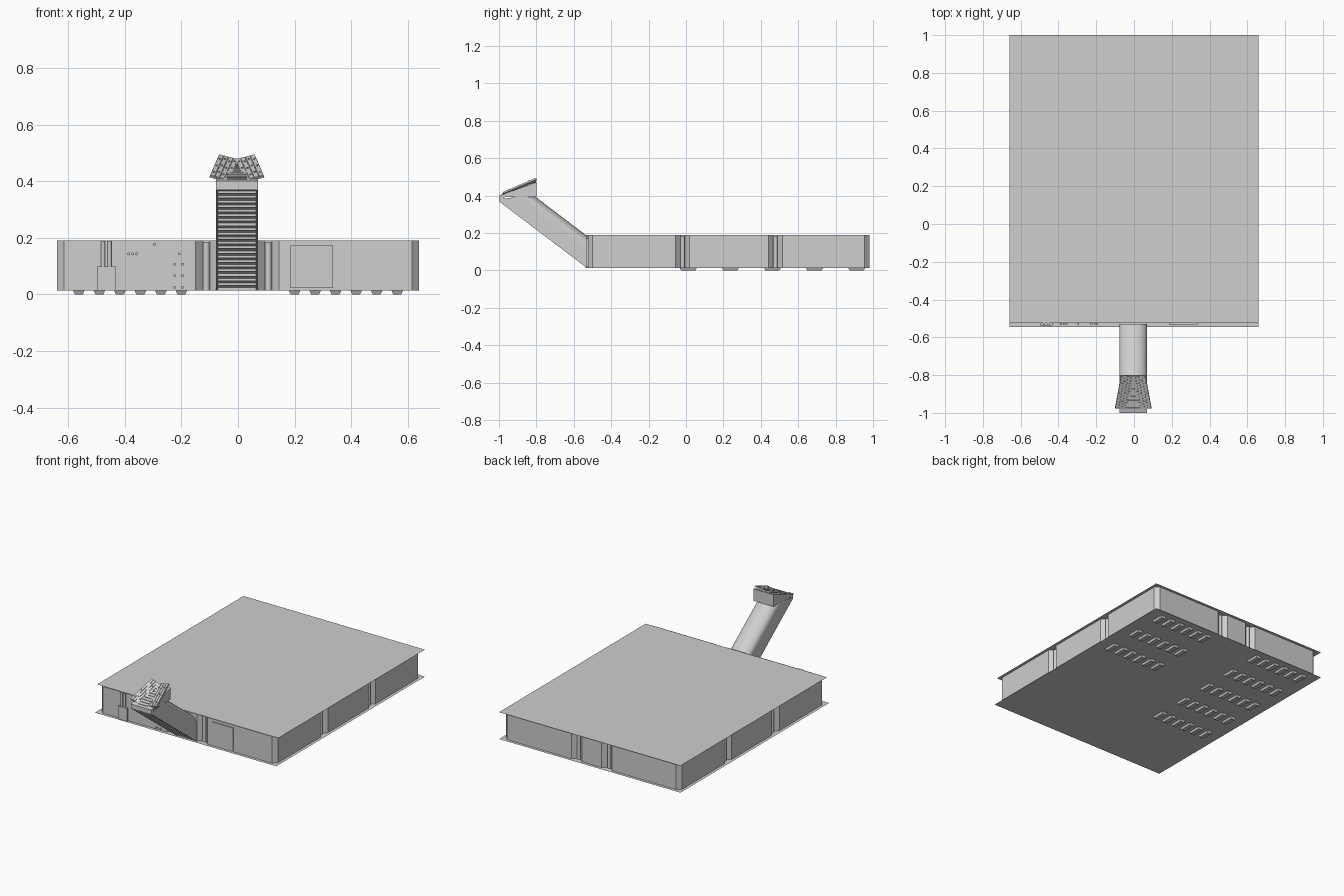
import bpy, bmesh, math
from mathutils import Vector, Matrix

if "Cube" in bpy.data.objects:
    bpy.data.objects.remove(bpy.data.objects["Cube"])

grey = bpy.data.materials.new("light grey")
grey.use_nodes = True
TONE = (0.62, 0.62, 0.62, 1)
grey.diffuse_color = TONE
grey.node_tree.nodes["Principled BSDF"].inputs["Base Color"].default_value = TONE

FLOOR, ROOF = 0.013, 0.19
CX = -0.004  # centre line of the ramp


def finish(name, bm, smooth=False):
    bmesh.ops.recalc_face_normals(bm, faces=bm.faces)
    me = bpy.data.meshes.new(name)
    bm.to_mesh(me)
    bm.free()
    me.materials.append(grey)
    ob = bpy.data.objects.new(name, me)
    bpy.context.collection.objects.link(ob)
    if smooth:
        bpy.ops.object.select_all(action="DESELECT")
        ob.select_set(True)
        bpy.context.view_layer.objects.active = ob
        bpy.ops.object.shade_smooth_by_angle(angle=math.radians(35))
    return ob


def add_box(bm, lo, hi, matrix=Matrix()):
    lo, hi = Vector(lo), Vector(hi)
    m = matrix @ Matrix.Translation((lo + hi) / 2) @ Matrix.Diagonal((*(hi - lo), 1))
    return bmesh.ops.create_cube(bm, size=1, matrix=m)["verts"]


def add_cylinder(bm, r, depth, matrix, n=12):
    bmesh.ops.create_cone(bm, cap_ends=True, segments=n, radius1=r, radius2=r,
                          depth=depth, matrix=matrix)


def add_prism(bm, points, offset, caps=True):
    """Sweep a loop of points along an offset."""
    a = [bm.verts.new(p) for p in points]
    b = [bm.verts.new(Vector(p) + Vector(offset)) for p in points]
    for i in range(len(a)):
        j = (i + 1) % len(a)
        bm.faces.new((a[i], a[j], b[j], b[i]))
    if caps:
        bm.faces.new(a)
        bm.faces.new(b[::-1])


# Floor and roof sheets
for name, z, front in (("floor_sheet", FLOOR, -0.545), ("roof_sheet", ROOF, -0.523)):
    bm = bmesh.new()
    bm.faces.new([bm.verts.new(p) for p in
                  ((-0.66, front, z), (0.66, front, z), (0.66, 1, z), (-0.66, 1, z))])
    finish(name, bm)

# Walls: chamfered corners and chamfered notches along each side
X, Y0, Y1, C = 0.64, -0.525, 0.98, 0.025
corners = [Vector(p) for p in ((-X, Y0, FLOOR), (X, Y0, FLOOR), (X, Y1, FLOOR), (-X, Y1, FLOOR))]
notches = [(-0.112, 0.107), (-0.018, 0.478), (0.11, -0.11), (0.478, -0.018)]
outline, niches = [], []
for i, start in enumerate(corners):
    end = corners[(i + 1) % 4]
    d = (end - start).normalized()
    inward = Vector((-d.y, d.x, 0))
    outline.append(start + d * C)
    for n in notches[i]:
        mid = start.copy()
        mid[i % 2] = n
        for along, depth in ((-1.5, 0), (-0.5, 1), (0.5, 1), (1.5, 0)):
            outline.append(mid + d * along * C + inward * depth * C)
        niches.append(mid + inward * C)
    outline.append(end - d * C)
bm = bmesh.new()
add_prism(bm, outline, (0, 0, ROOF - FLOOR), caps=False)
finish("walls", bm)

# Slim round posts standing in the notches
bm = bmesh.new()
for p in niches:
    add_cylinder(bm, 0.0115, 0.17, Matrix.Translation(p + Vector((0, 0, 0.085))), 16)
finish("notch_posts", bm, True)

# Feet: rows of six tapered pads under the floor
bm = bmesh.new()
for side, rows in ((1, (2, 3, 4)), (-1, (0, 1, 2, 3, 4))):
    for row in rows:
        y = 0.012 + row * 0.225
        for k in range(6):
            x = side * (0.2 + k * 0.0725)
            verts = add_box(bm, (x - 0.02, y - 0.045, 0), (x + 0.02, y + 0.045, FLOOR))
            for v in verts:
                if v.co.z < 0.005:
                    v.co.x += (x - v.co.x) * 0.3
                    v.co.y += (y - v.co.y) * 0.15
finish("feet", bm)

# Front fittings
bm = bmesh.new()
add_box(bm, (0.185, Y0 - 0.006, 0.022), (0.335, Y0, 0.172))
finish("front_door", bm)
bm = bmesh.new()
add_box(bm, (-0.498, Y0 - 0.012, FLOOR), (-0.432, Y0, 0.098))
finish("front_cabinet", bm)
bm = bmesh.new()
for x in (-0.477, -0.454):
    add_cylinder(bm, 0.007, 0.092, Matrix.Translation((x, Y0 - 0.004, 0.143)))
finish("cabinet_pipes", bm, True)
bm = bmesh.new()
facing = Matrix.Rotation(math.pi / 2, 4, "X")
studs = [(x, 0.143) for x in (-0.386, -0.372, -0.358)] + [(-0.295, 0.177), (-0.208, 0.143)]
studs += [(x, z) for x in (-0.224, -0.196) for z in (0.025, 0.066, 0.106)]
for x, z in studs:
    add_cylinder(bm, 0.005, 0.01, Matrix.Translation((x, Y0 - 0.003, z)) @ facing)
finish("front_studs", bm)

# Ramp shell: arched section swept up and forward
W = 0.074
foot, sweep = Vector((CX, -0.53, 0)), Vector((0, -0.47, 0.357))
section = [Vector((-W, 0, 0.024)), Vector((-W, 0, 0.125))]
for k in range(1, 12):
    a = math.pi * (1 - k / 12)
    section.append(Vector((W * math.cos(a), 0, 0.125 + 0.06 * math.sin(a))))
section += [Vector((W, 0, 0.125)), Vector((W, 0, 0.024))]
bm = bmesh.new()
# The top end is cut level with the underside of the head
low = [foot + p for p in section]
high = []
for p in low:
    t = min(1, (0.395 - p.z) / sweep.z)
    high.append(p + sweep * t)
va, vb = [bm.verts.new(p) for p in low], [bm.verts.new(p) for p in high]
for i in range(len(va)):
    j = (i + 1) % len(va)
    bm.faces.new((va[i], va[j], vb[j], vb[i]))
bm.faces.new(va)
finish("ramp_shell", bm, True)

# Side rails of the ramp
bm = bmesh.new()
for x in (CX - W, CX + W - 0.007):
    base = [(x, -0.53, z) for z in (FLOOR, 0.03)]
    add_prism(bm, [base[0], base[1], Vector(base[1]) + sweep, Vector(base[0]) + sweep],
              (0.007, 0, 0))
finish("ramp_rails", bm)

# Stepped underside between the rails
bm = bmesh.new()
STEPS = 22
path = []
for k in range(STEPS):
    p = Vector((CX - W + 0.007, -0.53, FLOOR + 0.002)) + sweep * (k / STEPS)
    path += [p, p + Vector((0, 0, sweep.z / STEPS))]
path.append(path[0] + sweep)
path += [path[-1] + Vector((0, 0, 0.025)), path[0] + Vector((0, 0, 0.05))]
add_prism(bm, path, (2 * W - 0.014, 0, 0))
finish("ramp_steps", bm)

# Wedge-shaped head
bm = bmesh.new()
profile = [(-1.0, 0.368), (-1.0, 0.4), (-0.8, 0.472), (-0.8, 0.393), (-0.967, 0.393)]
add_prism(bm, [(CX - W, y, z) for y, z in profile], (2 * W, 0, 0))
finish("head", bm)

# Ribs on the slope of the head
slope = Matrix.Translation((CX, -0.9, 0.436)) @ Matrix.Rotation(math.atan2(0.072, 0.2), 4, "X")
bm = bmesh.new()
for k in range(9):
    y = -0.09 + k * 0.0215
    add_box(bm, (-0.035, y, -0.002), (0.035, y + 0.013, 0.004), slope)
finish("head_ribs", bm)

# Two splayed panels of boards with studs
for name, s in (("right_panel", -1), ("left_panel", 1)):
    back_in = Vector((CX - 0.004 * s, -0.805, 0.474))
    back_out = Vector((CX + 0.062 * s, -0.8, 0.491))
    front_in = Vector((CX + 0.036 * s, -0.98, 0.401))
    u = (back_out - back_in).normalized()
    v = (front_in - back_in)
    length = v.length
    v = (v - u * v.dot(u)).normalized()
    n = u.cross(v)
    n *= 1 if n.z > 0 else -1
    frame = Matrix((u, v, n)).transposed().to_4x4()
    frame.translation = back_in
    bm = bmesh.new()
    add_box(bm, (0, 0, -0.004), (0.07, length, 0.002), frame)
    for k in range(4):
        x = k * 0.0175
        add_box(bm, (x + 0.001, 0.002, 0), (x + 0.0165, length - 0.002, 0.005), frame)
        for y in (0.03, 0.09, 0.15):
            spot = Matrix.Translation((x + 0.009, y + 0.012 * (k % 2), 0.006))
            add_cylinder(bm, 0.003, 0.005, frame @ spot, 8)
    finish(name, bm)
